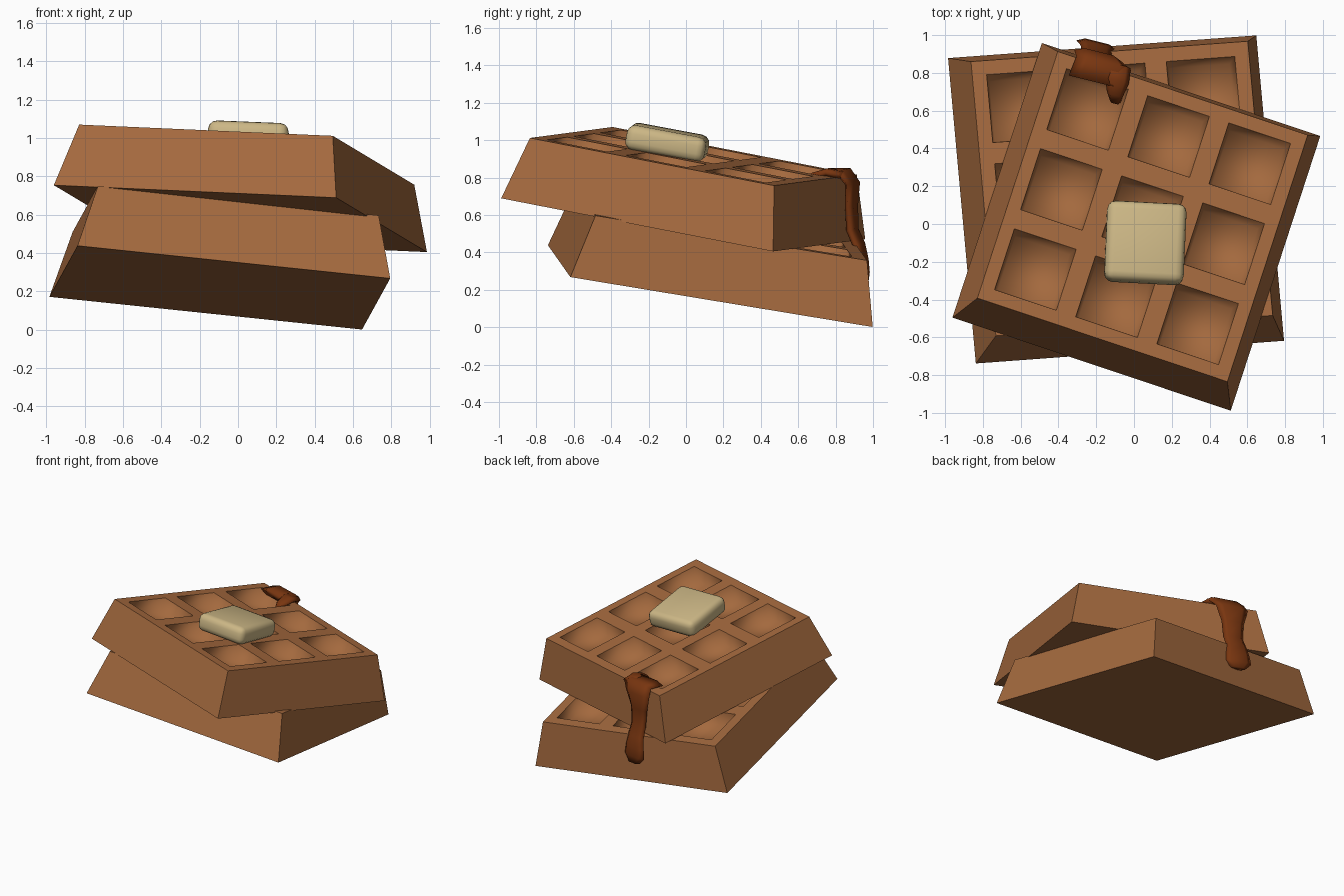
import bpy, bmesh
from mathutils import Vector, Matrix

cube = bpy.data.objects.get("Cube")
if cube:
    bpy.data.objects.remove(cube, do_unlink=True)


def material(name, rgb):
    m = bpy.data.materials.new(name)
    m.use_nodes = True
    m.diffuse_color = (*rgb, 1)
    bsdf = m.node_tree.nodes["Principled BSDF"]
    bsdf.inputs["Base Color"].default_value = (*rgb, 1)
    bsdf.inputs["Roughness"].default_value = 0.7
    return m


waffle_brown = material("waffle brown", (0.37, 0.142, 0.048))
butter_cream = material("butter cream", (0.60, 0.47, 0.235))
syrup_brown = material("syrup brown", (0.19, 0.036, 0.005))


def add_object(name, bm, mat, matrix=None):
    bmesh.ops.recalc_face_normals(bm, faces=bm.faces)
    mesh = bpy.data.meshes.new(name)
    bm.to_mesh(mesh)
    bm.free()
    mesh.materials.append(mat)
    obj = bpy.data.objects.new(name, mesh)
    bpy.context.collection.objects.link(obj)
    if matrix:
        obj.matrix_world = matrix
    return obj


def placed(origin, across, normal):
    """Matrix with local x along 'across' and local z along 'normal'."""
    z = Vector(normal).normalized()
    y = z.cross(Vector(across)).normalized()
    rot = Matrix((y.cross(z), y, z)).transposed().to_4x4()
    return Matrix.Translation(origin) @ rot


def waffle(name, size, height, matrix):
    """Tapered slab with a three by three field of sunken pockets."""
    bm = bmesh.new()
    half, top = size / 2, size * 0.449
    pitch, cell = size * 0.2915, size * 0.111
    lines = [-top]
    for i in (-1, 0, 1):
        lines += [i * pitch - cell, i * pitch + cell]
    lines.append(top)
    n = len(lines)
    grid = [[bm.verts.new((x, y, height)) for y in lines] for x in lines]
    pockets = []
    for i in range(n - 1):
        for j in range(n - 1):
            f = bm.faces.new((grid[i][j], grid[i + 1][j],
                              grid[i + 1][j + 1], grid[i][j + 1]))
            if i % 2 and j % 2:
                pockets.append(f)
    # Sloping sides and flat underside
    base = [bm.verts.new((x * half, y * half, 0))
            for x, y in ((-1, -1), (1, -1), (1, 1), (-1, 1))]
    rims = [[grid[i][0] for i in range(n)], grid[-1],
            [grid[i][-1] for i in reversed(range(n))], grid[0][::-1]]
    for k, rim in enumerate(rims):
        bm.faces.new([base[k], base[(k + 1) % 4]] + rim[::-1])
    bm.faces.new(base[::-1])
    # Softly shaded pockets
    bm.normal_update()
    walls = bmesh.ops.inset_individual(bm, faces=pockets, thickness=0.03,
                                       depth=-0.1)["faces"]
    for f in walls + pockets:
        f.smooth = True
    return add_object(name, bm, waffle_brown, matrix)


waffle("lower_waffle", 1.645, 0.34,
       placed((-0.095, 0.13, 0.22), (1.63, 0.12, -0.17), (0.09, 0.17, 0.981)))
waffle("upper_waffle", 1.555, 0.34,
       placed((0.0125, -0.015, 0.58), (1.465, -0.49, -0.065), (0.097, 0.16, 0.982)))

# Butter pat
bm = bmesh.new()
bmesh.ops.create_cube(bm, size=1)
bmesh.ops.scale(bm, vec=(0.42, 0.43, 0.135), verts=bm.verts)
bmesh.ops.bevel(bm, geom=bm.edges[:], offset=0.045, segments=3,
                profile=0.5, affect='EDGES')
for f in bm.faces:
    f.smooth = True
add_object("butter_pat", bm, butter_cream,
           placed((0.06, -0.1, 0.988), (1, -0.05, -0.03), (0.05, 0.185, 1)))


def ribbon(name, sections, across, thickness):
    """Loft of flattened six-sided sections: x, y, z, width."""
    bm = bmesh.new()
    side = Vector(across).normalized()
    pts = [Vector(s[:3]) for s in sections]
    rings = []
    for k, s in enumerate(sections):
        along = pts[min(k + 1, len(pts) - 1)] - pts[max(k - 1, 0)]
        out = side.cross(along).normalized() * thickness / 2
        w = side * s[3] / 2
        offsets = (-w, -0.6 * w + out, 0.6 * w + out,
                   w, 0.6 * w - out, -0.6 * w - out)
        rings.append([bm.verts.new(pts[k] + o) for o in offsets])
    for a, b in zip(rings, rings[1:]):
        for i in range(6):
            j = (i + 1) % 6
            bm.faces.new((a[i], a[j], b[j], b[i]))
    bm.faces.new(rings[0][::-1])
    bm.faces.new(rings[-1])
    for f in bm.faces:
        f.smooth = True
    return add_object(name, bm, syrup_brown)


# Syrup running over the back edges
ribbon("syrup_drip", [
    (-0.20, 0.75, 0.825, 0.30),
    (-0.16, 0.85, 0.825, 0.30),
    (-0.19, 0.89, 0.77, 0.26),
    (-0.20, 0.885, 0.65, 0.18),
    (-0.20, 0.89, 0.52, 0.16),
    (-0.20, 0.925, 0.44, 0.17),
    (-0.20, 0.94, 0.36, 0.20),
    (-0.20, 0.945, 0.29, 0.22),
    (-0.20, 0.945, 0.24, 0.12)], (1, -0.25, -0.05), 0.045)
ribbon("syrup_run", [
    (-0.10, 0.65, 0.775, 0.06),
    (-0.10, 0.69, 0.81, 0.09),
    (-0.09, 0.76, 0.83, 0.13),
    (-0.08, 0.84, 0.815, 0.13)], (1, -0.25, -0.05), 0.04)
